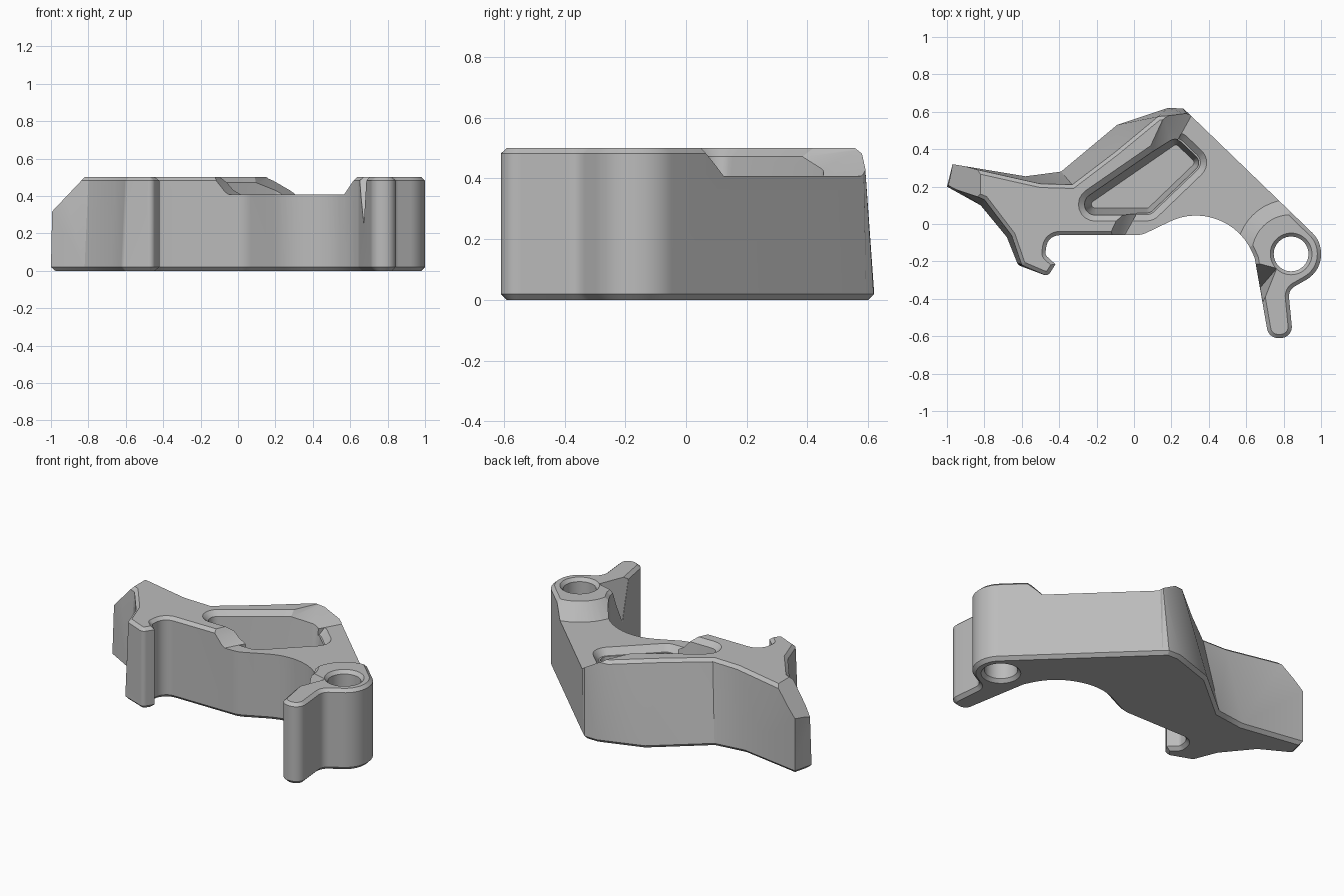
import bpy, bmesh, math
from mathutils import Vector

if "Cube" in bpy.data.objects:
    bpy.data.objects.remove(bpy.data.objects["Cube"], do_unlink=True)


def outline(corners, inset=0.0, steps=8):
    """Inset a counter-clockwise (x, y, radius) polygon and round its corners."""
    pts = [Vector(c[:2]) for c in corners]
    count = len(pts)
    moved, convex = [], []
    for i, p in enumerate(pts):
        a = (p - pts[i - 1]).normalized()
        b = (pts[(i + 1) % count] - p).normalized()
        na, nb = Vector((-a.y, a.x)), Vector((-b.y, b.x))
        moved.append(p + (na + nb) / (1 + na.dot(nb)) * inset)
        convex.append(a.x * b.y - a.y * b.x > 0)
    ring = []
    for i, p in enumerate(moved):
        r = corners[i][2]
        if r == 0:
            ring.append(p)
            continue
        r = max(r - inset if convex[i] else r + inset, 0.004)
        u = (moved[i - 1] - p).normalized()
        v = (moved[(i + 1) % count] - p).normalized()
        half = math.acos(max(-1, min(1, u.dot(v)))) / 2
        centre = p + (u + v).normalized() * (r / math.sin(half))
        start = p + u * (r / math.tan(half)) - centre
        first = math.atan2(start.y, start.x)
        sweep = (math.pi - 2 * half) * (1 if convex[i] else -1)
        for k in range(steps + 1):
            angle = first + sweep * k / steps
            ring.append(centre + Vector((math.cos(angle), math.sin(angle))) * r)
    return ring


def circle(x, y, r, n=48):
    return [Vector((x + r * math.cos(math.tau * k / n), y + r * math.sin(math.tau * k / n)))
            for k in range(n)]


def finish(name, bm):
    bmesh.ops.recalc_face_normals(bm, faces=bm.faces[:])
    mesh = bpy.data.meshes.new(name)
    bm.to_mesh(mesh)
    bm.free()
    obj = bpy.data.objects.new(name, mesh)
    bpy.context.collection.objects.link(obj)
    return obj


def loft(name, levels):
    """Skin a solid through (height, ring) levels."""
    bm = bmesh.new()
    rows = [[bm.verts.new((p[0], p[1], z)) for p in ring] for z, ring in levels]
    n = len(rows[0])
    sides = []
    for low, high in zip(rows, rows[1:]):
        for i in range(n):
            j = (i + 1) % n
            sides.append(bm.faces.new((low[i], low[j], high[j], high[i])))
    bmesh.ops.triangulate(bm, faces=sides)
    bm.faces.new(rows[0][::-1])
    bm.faces.new(rows[-1])
    return finish(name, bm)


def hull(name, points):
    bm = bmesh.new()
    for p in points:
        bm.verts.new(p)
    bmesh.ops.convex_hull(bm, input=bm.verts[:])
    return finish(name, bm)


def combine(obj, tool, operation="DIFFERENCE"):
    mod = obj.modifiers.new("cut", "BOOLEAN")
    mod.operation, mod.solver, mod.object = operation, "EXACT", tool
    bpy.context.view_layer.objects.active = obj
    bpy.ops.object.modifier_apply(modifier=mod.name)
    bpy.data.objects.remove(tool, do_unlink=True)


# Bracket outline: left arm, hook, front arch, tail, boss, sloping back
base = [
    (-1.0, .2, 0), (-.82, .1, 0), (-.68, -.07, 0), (-.62, -.22, .03), (-.46, -.28, .03),
    (-.42, -.215, 0), (-.475, -.165, .03), (-.46, -.06, .07), (.04, -.06, .15),
    (.314, .072, .32), (.571, -.022, .32), (.645, -.18, .05), (.72, -.61, .06),
    (.85, -.61, .06), (.825, -.3535, .06), (1, -.2525, .155), (1, -.092, .155),
    (.29, .593, 0), (.262, .618, 0), (.18, .62, 0), (-.09, .53, 0), (-.39, .28, 0),
    (-.58, .255, 0), (-.97, .32, 0)]
# Corners that lean inwards towards the top
lean = {0: (-.99, .21), 1: (-.8, .13), 2: (-.655, -.06), 3: (-.6, -.22), 17: (.3, .5835),
        18: (.285, .587), 19: (.13, .575), 20: (-.1, .385), 21: (-.33, .21), 22: (-.5, .215)}
top = [(*lean.get(i, c[:2]), c[2]) for i, c in enumerate(base)]
bracket = loft("bracket", [(0, outline(base, .02)), (.02, outline(base)),
                           (.482, outline(top)), (.5, outline(top, .02))])

# Sloped end of the left arm
wedge = [(-1.1, .205), (-.72, .606), (-1.1, .606)]
combine(bracket, hull("arm_end_cutter", [(x, y, z) for x, z in wedge for y in (-.3, .6)]))

# Pocket with drafted walls and a chamfered rim
pocket = [(-.496, .015, .09), (.104, .015, .09), (.43, .328, .09), (.233, .518, .09)]
combine(bracket, loft("pocket_cutter", [
    (.15, outline(pocket, .07)), (.472, outline(pocket, .032)),
    (.5, outline(pocket)), (.55, outline(pocket))]))

# Lowered shelf, stopping at a cone around the boss
right = [(.7, -.19), (1.1, -.1), (1.1, .8)]
shelf = loft("shelf_cutter", [(.408, [(-.1, -.15), *right, (.43, .8)]),
                              (.52, [(-.188, -.15), *right, (.249, .8)])])
combine(shelf, loft("boss_cone", [(.35, circle(.84, -.16, .343)),
                                  (.55, circle(.84, -.16, .166))]))
combine(bracket, shelf)

# Rim chamfer of the pocket where it meets the shelf
rim = loft("shelf_rim_cutter", [(.37, outline(pocket, .035)), (.41, outline(pocket)),
                                (.45, outline(pocket))])
side = [(-.1, -.15), (1.1, -.15), (1.1, .8), (.43, .8)]
combine(rim, loft("shelf_side", [(.3, side), (.6, side)]), "INTERSECT")
combine(bracket, rim)

# Slanted notch between boss and tail
combine(bracket, hull("notch_cutter", [
    (.62, -.19, .52), (.77, -.23, .52), (.69, -.43, .52), (.675, -.34, .25),
    (.5, -.3, .52), (.5, -.3, .2)]))

# Bolt hole with chamfered mouths
combine(bracket, loft("bolt_hole_cutter", [
    (z, circle(.84, -.16, r)) for z, r in ((-.02, .13), (.02, .093), (.48, .093), (.52, .13))]))

# Metal finish
metal = bpy.data.materials.new("satin grey metal")
metal.use_nodes = True
grey = (.5, .5, .5, 1)
metal.diffuse_color = grey
metal.node_tree.nodes["Principled BSDF"].inputs["Base Color"].default_value = grey
bracket.data.materials.clear()
bracket.data.materials.append(metal)

bpy.ops.object.select_all(action="DESELECT")
bracket.select_set(True)
bpy.context.view_layer.objects.active = bracket
bpy.ops.object.shade_smooth_by_angle(angle=math.radians(25))
